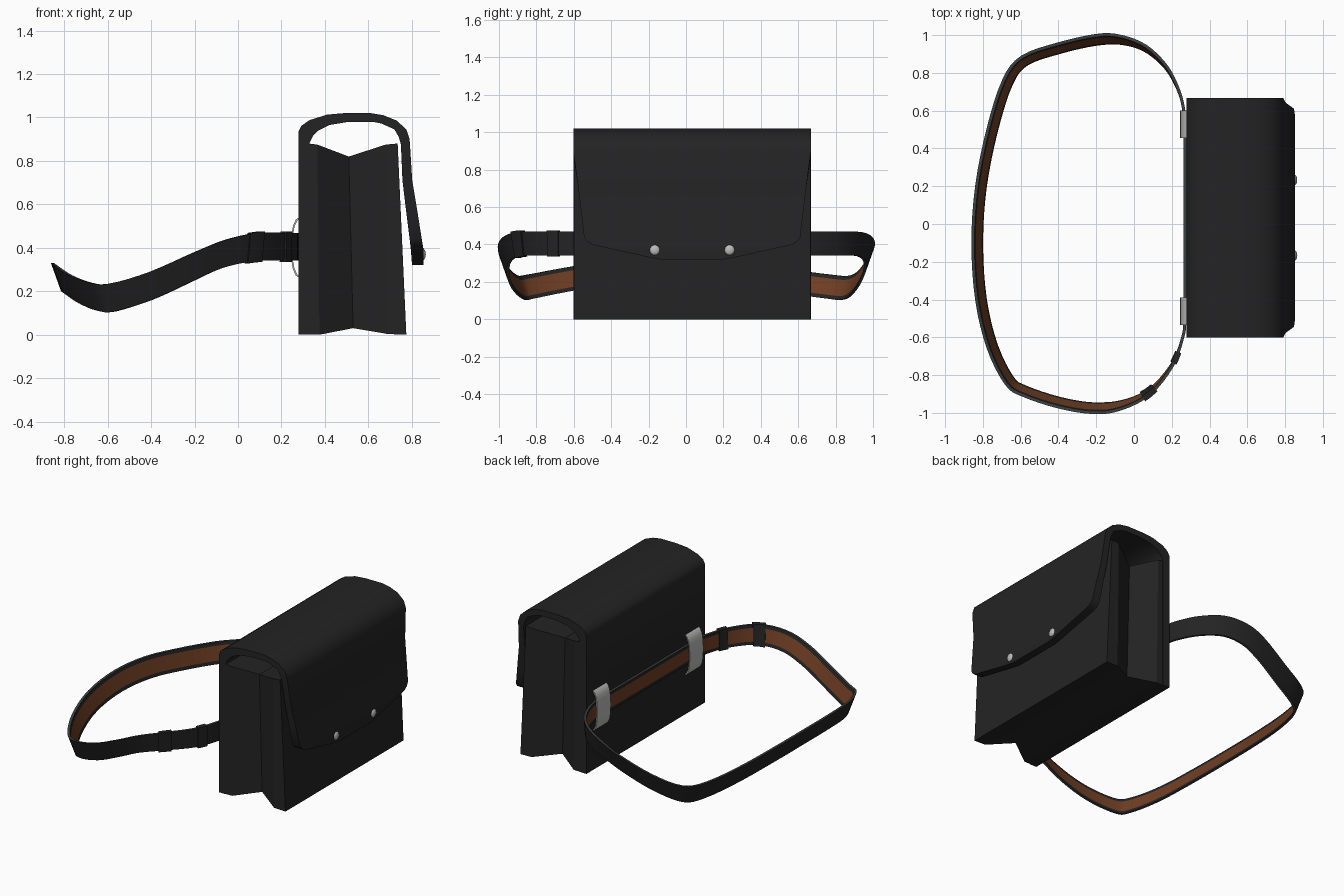
import bpy, bmesh, math
from mathutils import Vector

if "Cube" in bpy.data.objects:
    bpy.data.objects.remove(bpy.data.objects["Cube"])

YC = 0.033   # middle of the bag along y
HW = 0.635   # half width of the bag


def mat(name, c):
    m = bpy.data.materials.new(name)
    m.diffuse_color = (*c, 1)
    m.use_nodes = True
    m.node_tree.nodes["Principled BSDF"].inputs["Base Color"].default_value = m.diffuse_color
    return m


BLACK = mat("black leather", (0.017, 0.017, 0.017))
BROWN = mat("brown lining", (0.16, 0.048, 0.017))
EDGE = mat("dark grey edge", (0.045, 0.05, 0.05))
METAL = mat("light metal", (0.5, 0.5, 0.49))


def build(name, verts, faces, mats, idx=None, angle=35):
    me = bpy.data.meshes.new(name)
    me.from_pydata([tuple(v) for v in verts], [], faces)
    for m in mats:
        me.materials.append(m)
    if idx:
        for p, i in zip(me.polygons, idx):
            p.material_index = i
    bm = bmesh.new()
    bm.from_mesh(me)
    bmesh.ops.recalc_face_normals(bm, faces=bm.faces)
    bm.to_mesh(me)
    bm.free()
    ob = bpy.data.objects.new(name, me)
    bpy.context.collection.objects.link(ob)
    bpy.ops.object.select_all(action='DESELECT')
    ob.select_set(True)
    bpy.context.view_layer.objects.active = ob
    bpy.ops.object.shade_smooth_by_angle(angle=math.radians(angle))
    return ob


def loft(name, rings, mats, closed=False, idx=None, angle=35):
    n, k = len(rings), len(rings[0])
    faces, ids = [], []
    for i in range(n if closed else n - 1):
        j = (i + 1) % n
        for a in range(k):
            b = (a + 1) % k
            faces.append((i*k + a, i*k + b, j*k + b, j*k + a))
            ids.append(idx[a] if idx else 0)
    if not closed:
        faces += [tuple(range(k)), tuple((n - 1)*k + a for a in range(k))]
        ids += [0, 0]
    return build(name, [v for r in rings for v in r], faces, mats, ids, angle)


def lerp_table(t, x):
    for (x0, z0), (x1, z1) in zip(t, t[1:]):
        if x <= x1:
            return z0 + (z1 - z0) * max(0, (x - x0) / (x1 - x0))
    return t[-1][1]


# Bag body with folded-in gussets at both ends: (x bottom, x top, z bottom, z top, fold depth)
cols = [(.32, .325, 0, .88, 0), (.375, .365, 0, .875, 0), (.53, .51, .03, .82, .1),
        (.69, .68, .003, .875, 0), (.775, .735, 0, .88, 0)]
verts = []
for xb, xt, zb, zt, d in cols:
    for s in (-1, 1):
        y = YC + s * (HW - .003 - d)
        verts += [(xb, y, zb), (xt, y, zt)]
faces = [(0, 1, 3, 2), (16, 17, 19, 18)]
for i in range(4):
    a, b = i*4, i*4 + 4
    faces += [(a, b, b+1, a+1), (a+2, b+2, b+3, a+3), (a, b, b+2, a+2), (a+1, b+1, b+3, a+3)]
build("bag_body", verts, faces, [BLACK], angle=10)

# Back panel running over the top into the front flap: outer x,z, inner x,z, half width
flap = [(.278, 0, .33, 0, HW), (.278, .935, .33, .885, HW), (.292, .962, .345, .915, HW),
        (.33, .988, .37, .94, HW), (.41, 1.013, .42, .965, HW), (.49, 1.02, .51, .98, HW),
        (.61, 1.02, .62, .98, HW), (.67, 1.01, .66, .972, HW), (.73, .986, .72, .945, HW),
        (.775, .945, .74, .91, HW), (.79, .90, .75, .875, HW), (.802, .71, .757, .71, .61),
        (.827, .56, .775, .56, .592), (.846, .44, .79, .44, .578), (.85, .415, .793, .415, .56),
        (.853, .398, .795, .398, .53), (.853, .36, .798, .36, .36), (.853, .335, .80, .335, .25),
        (.853, .32, .80, .32, .17)]
loft("back_panel_and_flap",
     [[(a, YC - w, b), (a, YC + w, b), (c, YC + w, d), (c, YC - w, d)] for a, b, c, d, w in flap],
     [BLACK])

# Flap studs
for i, s in enumerate((-1, 1)):
    bpy.ops.mesh.primitive_uv_sphere_add(segments=16, ring_count=8, radius=.028,
                                         location=(.849, YC + s*.2, .37))
    o = bpy.context.object
    o.name = f"flap_stud_{i+1}"
    o.scale = (.55, 1, 1)
    o.data.materials.append(METAL)
    bpy.ops.object.shade_smooth_by_angle(angle=math.radians(40))

# Bowed metal strap guides on the back
bow = [(.281, .54), (.266, .53), (.253, .5), (.246, .46), (.244, .4), (.246, .34),
       (.253, .3), (.266, .272), (.281, .262)]
for i, s in enumerate((-1, 1)):
    yc = YC + s * .495
    rings = [[(x, yc - .072, z), (x, yc + .072, z), (x + .007, yc + .072, .4 + (z - .4)*.96),
              (x + .007, yc - .072, .4 + (z - .4)*.96)] for x, z in bow]
    loft(f"strap_guide_{i+1}", rings, [METAL])

# Shoulder strap path, seen from above, and its height by x
path = [(.27, -.5), (.27, -.2), (.27, .2), (.27, .5), (.262, .61), (.235, .71), (.17, .83),
        (.06, .93), (-.07, .975), (-.2, .975), (-.4, .93), (-.58, .865), (-.67, .75), (-.75, .5),
        (-.81, .2), (-.83, -.1), (-.81, -.4), (-.75, -.65), (-.66, -.83), (-.58, -.885),
        (-.4, -.945), (-.22, -.975), (-.07, -.96), (.08, -.89), (.2, -.75), (.255, -.61)]
height = [(-.83, .265), (-.81, .25), (-.75, .21), (-.68, .178), (-.6, .167), (-.5, .185),
          (-.4, .225), (-.2, .315), (-.1, .36), (0, .395), (.1, .405), (.3, .405)]
pts = [Vector((x, y, lerp_table(height, x))) for x, y in path]


def strap_point(u):
    i, t = int(u), u - int(u)
    a, b, c, d = (pts[(i + k) % len(pts)] for k in (-1, 0, 1, 2))
    return .5 * (2*b + (c - a)*t + (2*a - 5*b + 4*c - d)*t*t + (3*b - a - 3*c + d)*t**3)


def strap_ring(u, section):
    p = strap_point(u)
    t = strap_point(u + .02) - strap_point(u - .02)
    out = Vector((t.y, -t.x, 0)).normalized()
    tilt = .023 * min(1, max(0, (.25 - p.x) / .4))
    up = Vector((0, 0, .064)) + out * tilt
    return [p + out*o + up*h for o, h in section]


T = .008
section = [(T, -1), (T, 1), (-T, 1), (-T, .68), (-T, -.68), (-T, -1)]
N = len(pts)
loft("shoulder_strap", [strap_ring(i / 4, section) for i in range(N * 4)],
     [BLACK, BROWN, EDGE], closed=True, idx=[0, 2, 0, 1, 0, 2])

# Leather keepers around the strap
K = .016
keeper = [(K, -1.1), (K, 1.1), (-K, 1.1), (-K, -1.1)]
for i, (u0, u1) in enumerate(((22.75, 23.2), (24.1, 24.5))):
    loft(f"strap_keeper_{i+1}", [strap_ring(u0 + (u1 - u0)*k/4, keeper) for k in range(5)], [BLACK])
